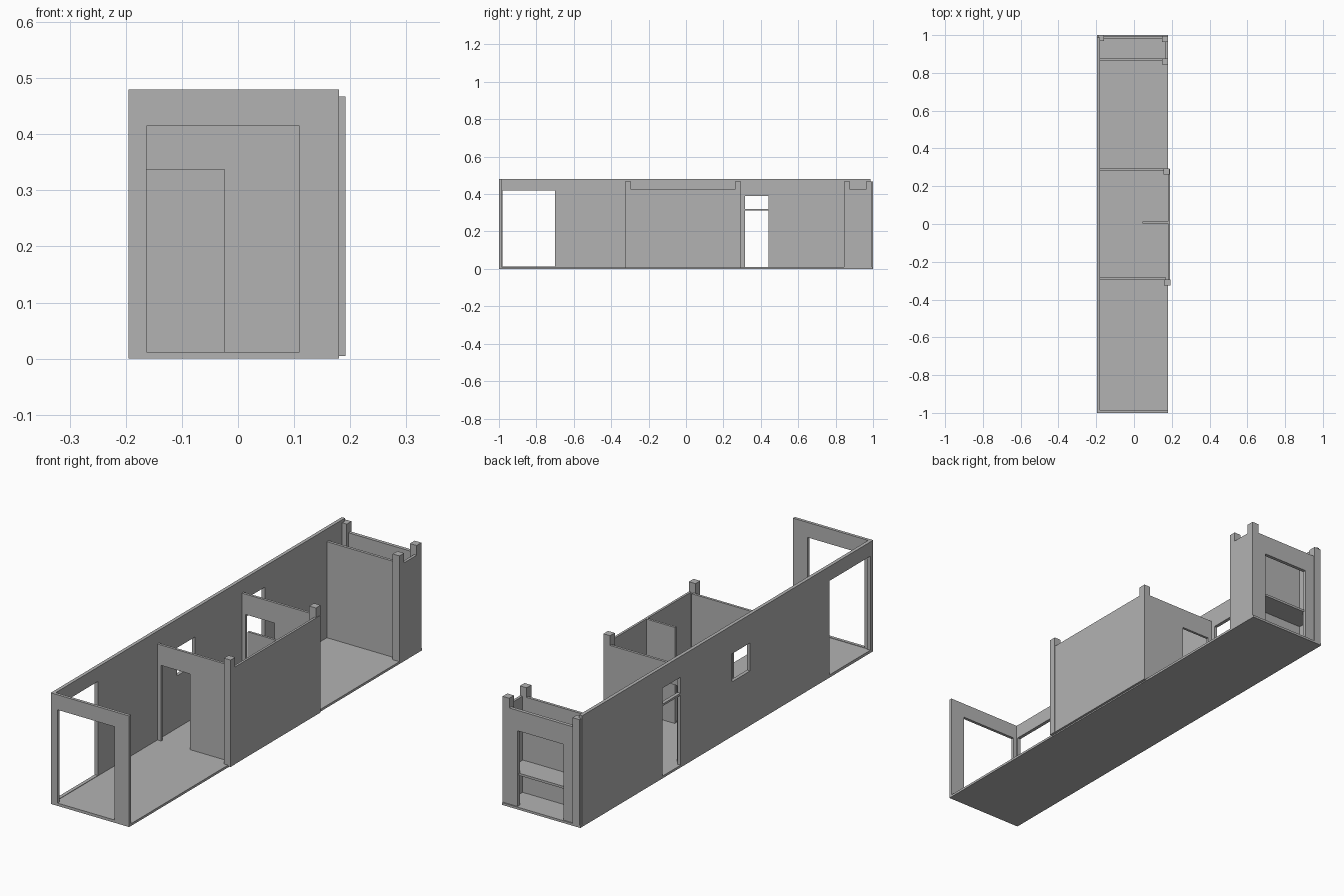
import bpy
import bmesh
from mathutils import Vector

cube = bpy.data.objects.get("Cube")
if cube:
    bpy.data.objects.remove(cube, do_unlink=True)

# One plain grey for the whole model
grey = bpy.data.materials.new("plain_grey")
grey.use_nodes = True
GREY = (0.45, 0.45, 0.45, 1)
grey.diffuse_color = GREY
grey.node_tree.nodes["Principled BSDF"].inputs["Base Color"].default_value = GREY


def finish(name, bm):
    bmesh.ops.recalc_face_normals(bm, faces=bm.faces)
    mesh = bpy.data.meshes.new(name)
    bm.to_mesh(mesh)
    bm.free()
    mesh.materials.append(grey)
    obj = bpy.data.objects.new(name, mesh)
    bpy.context.collection.objects.link(obj)
    return obj


def box(name, x, y, z):
    """Box from (low, high) pairs."""
    bm = bmesh.new()
    bmesh.ops.create_cube(bm, size=1)
    for v in bm.verts:
        v.co = [(a + b) / 2 + c * (b - a) for (a, b), c in zip((x, y, z), v.co)]
    return finish(name, bm)


def wall(name, along, span, depth, height, holes=()):
    """Upright wall running along 'x' or 'y'; holes are (start, end, bottom, top)."""
    us = sorted({*span, *(u for h in holes for u in h[:2])})
    zs = sorted({*height, *(z for h in holes for z in h[2:])})

    def point(u, z):
        return (u, depth[0], z) if along == "x" else (depth[0], u, z)

    bm = bmesh.new()
    for u0, u1 in zip(us, us[1:]):
        for z0, z1 in zip(zs, zs[1:]):
            u, z = (u0 + u1) / 2, (z0 + z1) / 2
            if any(h[0] < u < h[1] and h[2] < z < h[3] for h in holes):
                continue
            corners = [(u0, z0), (u1, z0), (u1, z1), (u0, z1)]
            bm.faces.new([bm.verts.new(point(*c)) for c in corners])
    bmesh.ops.remove_doubles(bm, verts=bm.verts, dist=0.0005)
    thick = depth[1] - depth[0]
    push = Vector((0, thick, 0) if along == "x" else (thick, 0, 0))
    new = bmesh.ops.extrude_face_region(bm, geom=bm.faces[:], use_keep_orig=True)
    moved = [g for g in new["geom"] if isinstance(g, bmesh.types.BMVert)]
    bmesh.ops.translate(bm, vec=push, verts=moved)
    return finish(name, bm)


FLOOR, WALL_TOP, PANEL_TOP, POST_TOP = 0.01, 0.48, 0.425, 0.467
INNER = -0.18

# Floor slab
box("floor", (-0.195, 0.18), (-1, 1), (0, FLOOR))

# Long side wall with large opening, small window and door with a fanlight
wall("long_side_wall", "y", (-1, 0.987), (-0.195, INNER), (0, WALL_TOP), [
    (-0.98, -0.7, 0.012, 0.418),
    (-0.16, -0.035, 0.236, 0.357),
    (0.315, 0.44, FLOOR, 0.312),
    (0.315, 0.44, 0.321, 0.39)])

# Front wall with wide opening
wall("front_wall", "x", (-0.195, 0.18), (-1, -0.987), (0, WALL_TOP),
     [(-0.163, 0.11, 0.012, 0.415)])

# Cross walls with doorways
DOOR = (-0.163, -0.024, FLOOR, 0.337)
wall("front_cross_wall", "x", (INNER, 0.17), (-0.293, -0.282), (FLOOR, PANEL_TOP), [DOOR])
wall("middle_cross_wall", "x", (INNER, 0.17), (0.283, 0.294), (FLOOR, PANEL_TOP), [DOOR])

# Solid partitions
wall("short_partition", "x", (0.045, 0.187), (0.002, 0.012), (FLOOR, PANEL_TOP))
wall("rear_cross_wall", "x", (INNER, 0.16), (0.864, 0.876), (FLOOR, PANEL_TOP))

# Rear wall with doorway, and shelf of the rear closet
wall("rear_wall", "x", (-0.185, 0.178), (0.98, 0.995), (0.005, PANEL_TOP),
     [(-0.112, 0.108, FLOOR, 0.337)])
box("closet_shelf", (INNER, 0.166), (0.87, 0.985), (0.14, 0.15))

# Outer side panels of the middle room and the rear closet
wall("middle_side_panel", "y", (-0.325, 0.292), (0.181, 0.191), (0.005, PANEL_TOP))
wall("closet_side_panel", "y", (0.845, 0.99), (0.168, 0.18), (0.005, PANEL_TOP))

# Corner posts, square in section
SIDE = 0.032
for name, x, y in [
        ("front_room_post", 0.16, -0.325),
        ("middle_room_post", 0.157, 0.262),
        ("closet_front_post", 0.148, 0.845),
        ("closet_rear_post", 0.148, 0.963),
        ("rear_left_corner_post", -0.19, 0.968)]:
    box(name, (x, x + SIDE), (y, y + SIDE), (0.005, POST_TOP))
